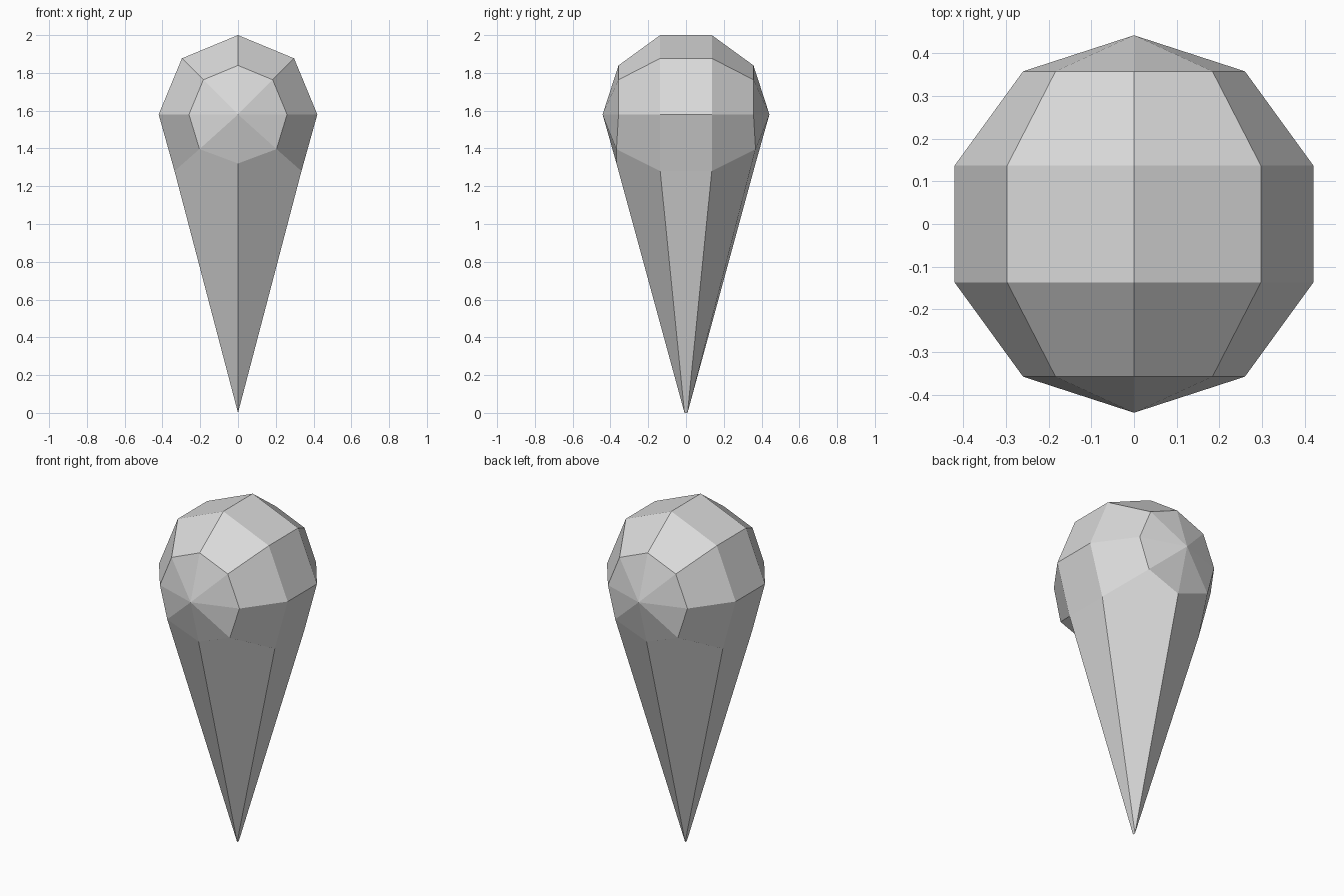
import bpy, bmesh, math
from mathutils import Matrix

cube = bpy.data.objects.get("Cube")
if cube:
    bpy.data.objects.remove(cube, do_unlink=True)

RADIUS = 0.4416
CENTRE = 2 - RADIUS * math.sin(math.radians(72))

# Light grey material
mat = bpy.data.materials.new("light_grey")
mat.use_nodes = True
grey = (0.7, 0.7, 0.7, 1)
mat.diffuse_color = grey
mat.node_tree.nodes["Principled BSDF"].inputs["Base Color"].default_value = grey

# Low-poly ball with its poles facing front and back
bm = bmesh.new()
bmesh.ops.create_uvsphere(bm, u_segments=8, v_segments=5, radius=RADIUS)
bmesh.ops.rotate(bm, verts=bm.verts, matrix=Matrix.Rotation(math.radians(90), 3, "X"))
bmesh.ops.translate(bm, verts=bm.verts, vec=(0, 0, CENTRE))

# Pull the two lowest points down into a spike and swell the lower ball slightly
for v in bm.verts:
    drop = CENTRE - v.co.z
    outer_ring = abs(v.co.y) < 0.2
    side = math.copysign(1, v.co.y)
    if drop < 0.1:
        continue
    if outer_ring and abs(v.co.x) < 0.01:
        v.co = (0, side * 0.008, 0)
    elif outer_ring:
        v.co.x = math.copysign(0.336, v.co.x)
        v.co.z = 1.28
    else:
        v.co.y = side * 0.368
        if abs(v.co.x) > 0.01:
            v.co.x = math.copysign(0.204, v.co.x)

mesh = bpy.data.meshes.new("spiked_ball")
bm.to_mesh(mesh)
bm.free()
mesh.materials.append(mat)
body = bpy.data.objects.new("spiked_ball", mesh)
bpy.context.collection.objects.link(body)
